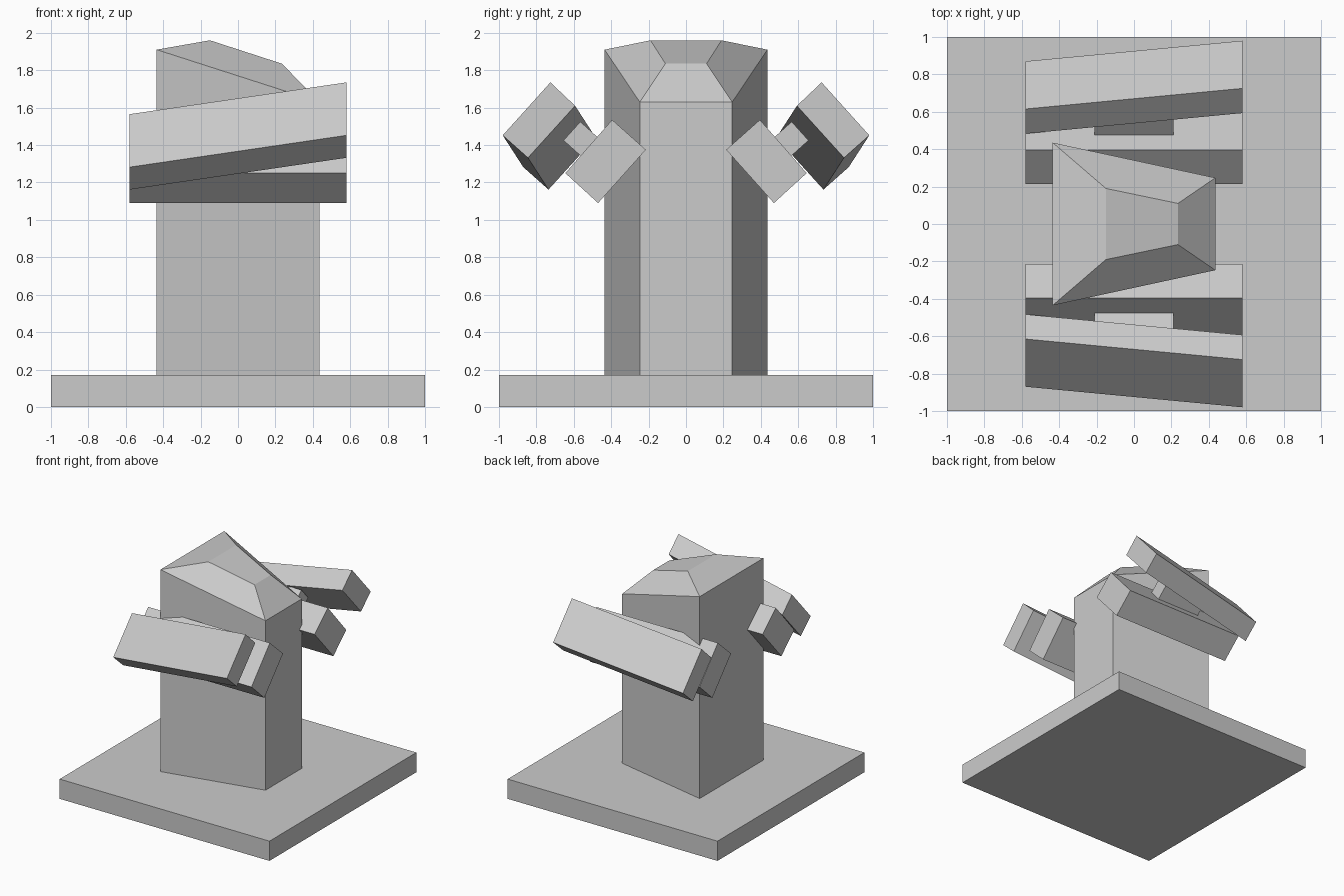
import bpy, bmesh

cube = bpy.data.objects.get("Cube")
if cube:
    bpy.data.objects.remove(cube, do_unlink=True)

grey = bpy.data.materials.new("plain grey")
grey.use_nodes = True
colour = (0.6, 0.6, 0.6, 1)
grey.diffuse_color = colour
grey.node_tree.nodes["Principled BSDF"].inputs["Base Color"].default_value = colour


def loft(name, rings):
    """Join a stack of equal rings with quads and cap both ends."""
    bm = bmesh.new()
    loops = [[bm.verts.new(p) for p in ring] for ring in rings]
    bm.faces.new(loops[0])
    bm.faces.new(loops[-1])
    n = len(loops[0])
    for a, b in zip(loops, loops[1:]):
        for i in range(n):
            j = (i + 1) % n
            bm.faces.new((a[i], a[j], b[j], b[i]))
    bmesh.ops.recalc_face_normals(bm, faces=bm.faces)
    mesh = bpy.data.meshes.new(name)
    bm.to_mesh(mesh)
    bm.free()
    mesh.materials.append(grey)
    obj = bpy.data.objects.new(name, mesh)
    bpy.context.collection.objects.link(obj)
    return obj


def taper(x0, y0, z0, x1, y1, z1):
    """Trapezoid ring, from the wide end to the narrow end."""
    return [(x0, -y0, z0), (x1, -y1, z1), (x1, y1, z1), (x0, y0, z0)]


def bar(name, side, profile, half, shear=(0, 0)):
    """Bar along x with a y-z profile, slanted by shear at each end."""
    rings = [[(s * half, side * (y + s * shear[0]), z + s * shear[1])
              for y, z in profile] for s in (-1, 1)]
    return loft(name, rings)


# Base slab
loft("base", [taper(-1, 1, z, 1, 1, z) for z in (0, 0.17)])

# Tapered column with a sloping faceted top
loft("column", [taper(-0.435, 0.435, 0.17, 0.435, 0.247, 0.17),
                taper(-0.435, 0.435, 1.91, 0.435, 0.247, 1.63),
                taper(-0.15, 0.19, 1.96, 0.235, 0.11, 1.835)])

# Tilted inner bar, short link and slanted outer bar on each side
inner = [(0.395, 1.535), (0.215, 1.375), (0.47, 1.09), (0.645, 1.25)]
link = [(0.565, 1.525), (0.465, 1.435), (0.555, 1.335), (0.655, 1.425)]
outer = [(0.67, 1.65), (0.925, 1.367), (0.79, 1.247), (0.538, 1.525)]
for label, side in (("front", -1), ("back", 1)):
    bar(label + "_inner_bar", side, inner, 0.58)
    bar(label + "_link", side, link, 0.21)
    bar(label + "_outer_bar", side, outer, 0.58, (0.055, 0.085))
